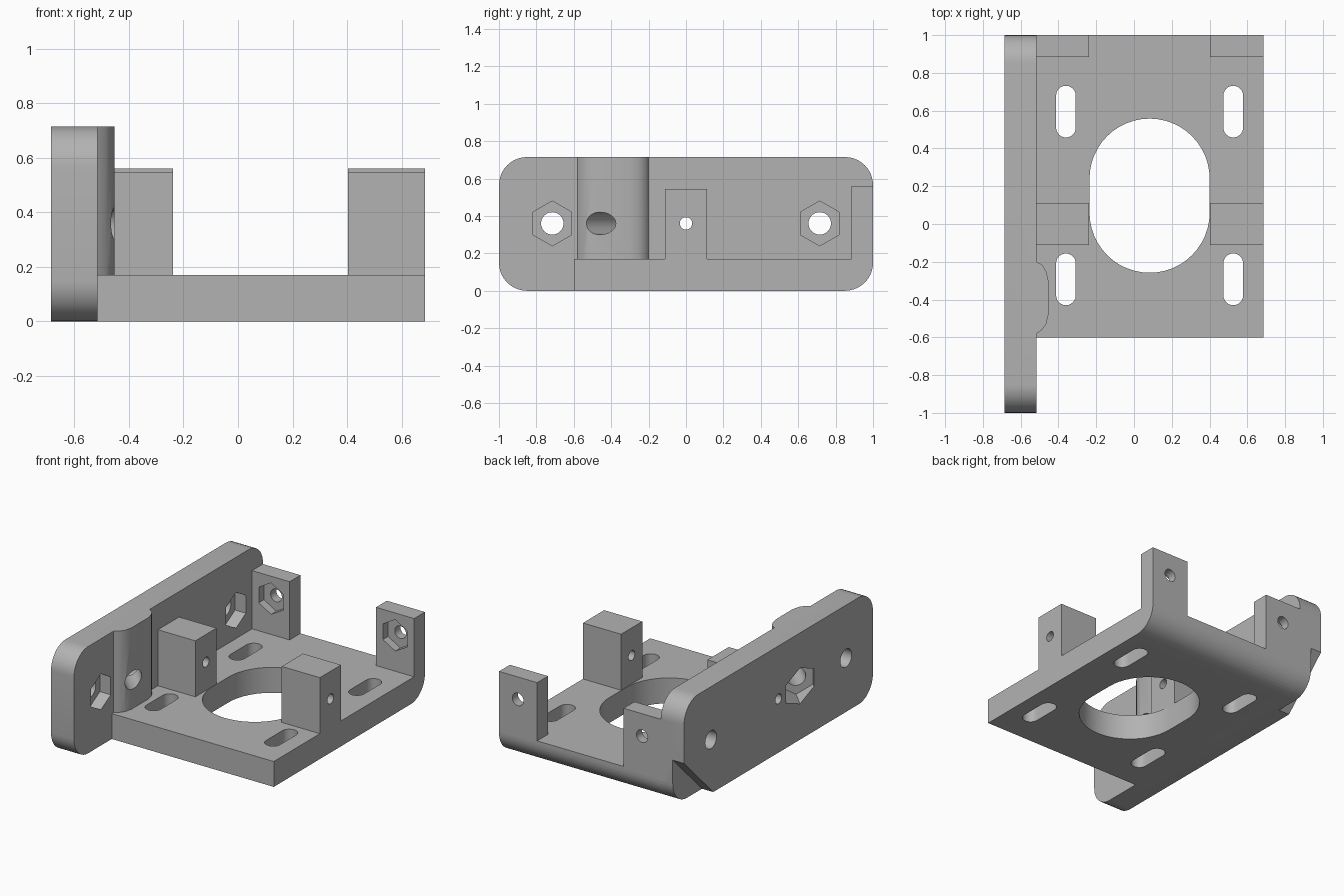
import bpy, bmesh
from math import cos, sin, pi, radians
from mathutils import Vector

cube = bpy.data.objects.get("Cube")
if cube:
    bpy.data.objects.remove(cube)

grey = bpy.data.materials.new("plain grey")
grey.use_nodes = True
grey.diffuse_color = (0.45, 0.45, 0.45, 1)
grey.node_tree.nodes["Principled BSDF"].inputs["Base Color"].default_value = (0.45, 0.45, 0.45, 1)

X, Y, Z = Vector((1, 0, 0)), Vector((0, 1, 0)), Vector((0, 0, 1))
FRAMES = {"x": (Y, Z, X), "y": (X, Z, Y), "z": (X, Y, Z)}


def prism(name, outline, frame, lo, hi, origin=(0, 0, 0)):
    """Extrude a 2D outline along the third axis of a frame."""
    u, v, w = frame
    bm = bmesh.new()
    base = [bm.verts.new(Vector(origin) + u * a + v * b + w * lo) for a, b in outline]
    cap = bm.faces.new(base)
    new = bmesh.ops.extrude_face_region(bm, geom=[cap])["geom"]
    bmesh.ops.translate(bm, vec=w * (hi - lo), verts=[g for g in new if isinstance(g, bmesh.types.BMVert)])
    bmesh.ops.recalc_face_normals(bm, faces=bm.faces)
    mesh = bpy.data.meshes.new(name)
    bm.to_mesh(mesh)
    bm.free()
    mesh.materials.append(grey)
    obj = bpy.data.objects.new(name, mesh)
    bpy.context.collection.objects.link(obj)
    return obj


def box(name, x0, x1, y0, y1, z0, z1):
    return prism(name, [(x0, y0), (x1, y0), (x1, y1), (x0, y1)], FRAMES["z"], z0, z1)


def arc(cx, cy, r, start, end, n):
    steps = [radians(start + (end - start) * i / n) for i in range(n + 1)]
    return [(cx + r * cos(t), cy + r * sin(t)) for t in steps]


def circle(cx, cy, r):
    return arc(cx, cy, r, 0, 360, 32)[:-1]


def hexagon(cx, cy, r):
    return arc(cx, cy, r, 90, 450, 6)[:-1]


def slot(cx, cy, r, half, n=24):
    return arc(cx, cy + half, r, 0, 180, n) + arc(cx, cy - half, r, 180, 360, n)


def combine(target, tool, operation):
    """Apply a boolean and discard the tool."""
    mod = target.modifiers.new(operation, "BOOLEAN")
    mod.operation, mod.solver, mod.object = operation, "EXACT", tool
    bpy.context.view_layer.objects.active = target
    bpy.ops.object.modifier_apply(modifier=mod.name)
    bpy.data.objects.remove(tool)


# Upright side plate with rounded corners
OUT, IN, TOP, R = -0.685, -0.515, 0.715, 0.15
corners = [(1 - R, R, 270), (1 - R, TOP - R, 0), (R - 1, TOP - R, 90), (R - 1, R, 180)]
profile = [p for y, z, a in corners for p in arc(y, z, R, a, a + 90, 10)]
bracket = prism("mounting_bracket", profile, FRAMES["x"], OUT, IN)

# Corner chamfer through the outer half of the plate
chamfer = prism("chamfer_cutter", [(0.69, 0), (0.59, -0.1), (1.1, -0.1), (1.1, 0.41)],
                FRAMES["x"], OUT - 0.1, -0.602)
combine(bracket, chamfer, "DIFFERENCE")

# Base plate with rounded rear lower edge
RIGHT, FLOOR = 0.685, 0.17
base_profile = [(-0.6, 0)] + arc(1 - R, R, R, 270, 360, 10) + [(1, FLOOR), (-0.6, FLOOR)]
parts = [prism("base_plate", base_profile, FRAMES["x"], -0.55, RIGHT)]

# Middle and rear posts on both sides
for x0, x1 in [(-0.55, -0.2375), (0.4025, RIGHT)]:
    parts.append(box("middle_post", x0, x1, -0.112, 0.112, 0.16, 0.545))
    parts.append(box("rear_post", x0, x1, 0.885, 1, 0.16, 0.56))

# Raised boss on the inside of the plate
boss = [(-0.55, -0.58), (IN, -0.58), (-0.487, -0.56), (-0.465, -0.53), (-0.453, -0.48),
        (-0.453, -0.3), (-0.465, -0.25), (-0.487, -0.215), (IN, -0.2), (-0.55, -0.2)]
parts.append(prism("boss", boss, FRAMES["z"], 0.16, TOP))
for part in parts:
    combine(bracket, part, "UNION")

# Central opening and four adjustment slots
MID, AXLE = 0.0825, 0.36
cuts = [prism("opening_cutter", slot(MID, 0.15, 0.318, 0.09), FRAMES["z"], -0.1, 0.3)]
for x in (MID - 0.443, MID + 0.443):
    for y in (-0.293, 0.595):
        cuts.append(prism("slot_cutter", slot(x, y, 0.052, 0.085, 12), FRAMES["z"], -0.1, 0.3))

# Pivot hole through plate and middle posts
cuts.append(prism("pivot_cutter", circle(0, AXLE, 0.033), FRAMES["x"], -1, 1))

# Plate bolt holes with nut pockets on the inside
for y in (-0.715, 0.715):
    cuts.append(prism("bolt_cutter", circle(y, AXLE, 0.06), FRAMES["x"], -0.8, -0.4))
    cuts.append(prism("nut_cutter", hexagon(y, AXLE, 0.12), FRAMES["x"], -0.595, -0.45))

# Rear post bolt holes with nut pockets on the front
for x in (-0.375, 0.545):
    cuts.append(prism("bolt_cutter", circle(x, 0.41, 0.042), FRAMES["y"], 0.8, 1.1))
    cuts.append(prism("nut_cutter", hexagon(x, 0.41, 0.105), FRAMES["y"], 0.8, 0.94))

# Slanted bolt hole through the boss with a nut pocket on the outside
slant = (Vector((1, 1, 0)).normalized(), Z, Vector((-1, 1, 0)).normalized())
start = (-0.453, -0.46, AXLE)
cuts.append(prism("slant_cutter", circle(0, 0, 0.06), slant, -0.2, 0.5, start))
cuts.append(prism("slant_nut_cutter", hexagon(0, 0, 0.12), slant, 0.19, 0.55, start))
for cut in cuts:
    combine(bracket, cut, "DIFFERENCE")

# Smooth curves, sharp edges
bpy.ops.object.select_all(action="DESELECT")
bracket.select_set(True)
bpy.context.view_layer.objects.active = bracket
bpy.ops.object.shade_smooth_by_angle(angle=radians(30))
